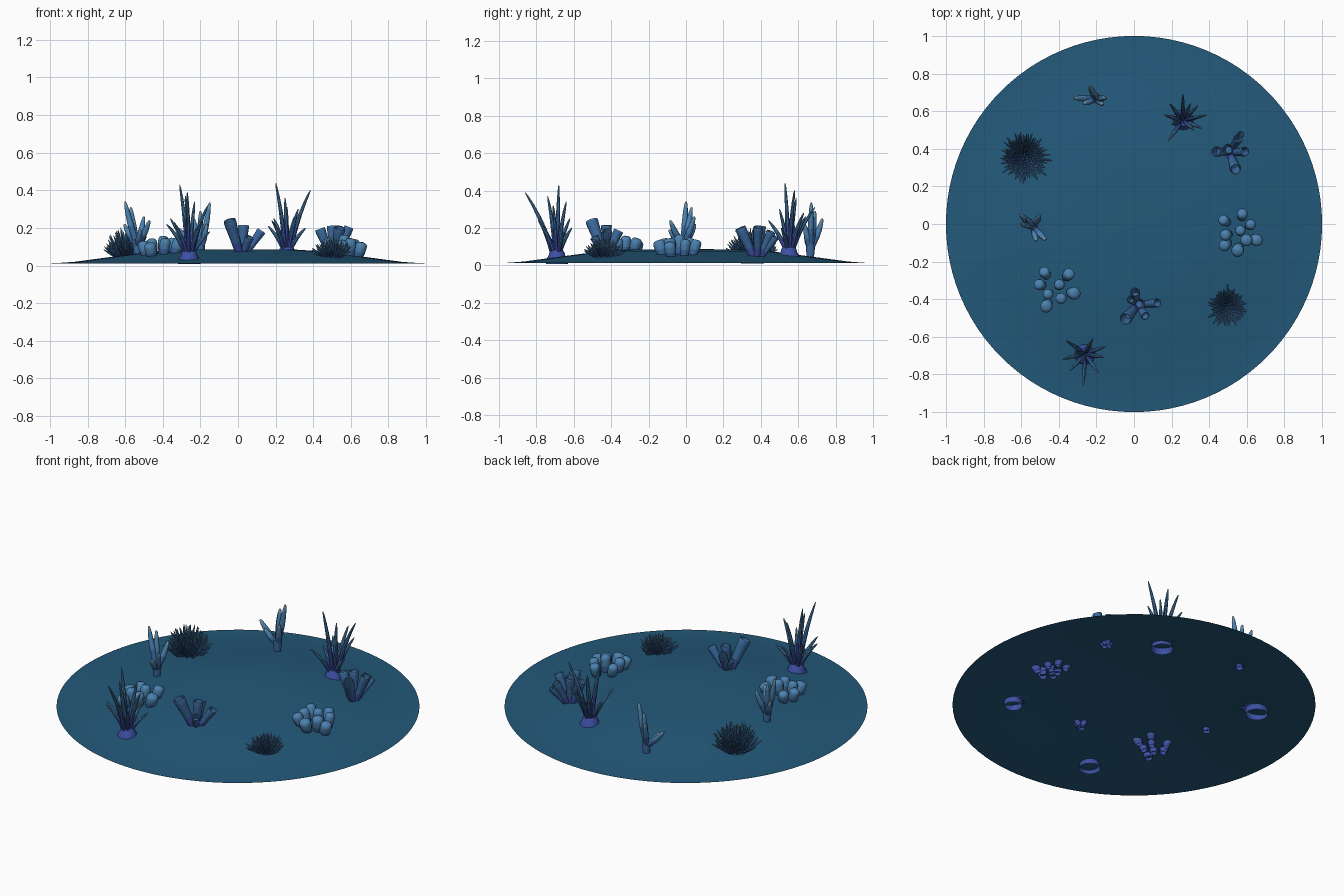
import bpy, bmesh, math, random
from mathutils import Vector

if "Cube" in bpy.data.objects:
    bpy.data.objects.remove(bpy.data.objects["Cube"])

random.seed(4)


def material(name, col):
    m = bpy.data.materials.new(name)
    m.diffuse_color = (*col, 1)
    m.use_nodes = True
    m.node_tree.nodes["Principled BSDF"].inputs["Base Color"].default_value = m.diffuse_color
    return m


SEABED = material("seabed blue", (0.017, 0.100, 0.195))
CORAL = [material("violet blue", (0.045, 0.080, 0.370)),
         material("mid blue", (0.042, 0.140, 0.340)),
         material("light blue", (0.070, 0.220, 0.430)),
         material("pale tip", (0.130, 0.280, 0.390))]

# mound profile: radius, height
PROFILE = [(0, .086), (.15, .086), (.3, .085), (.45, .076), (.6, .056),
           (.75, .036), (.87, .020), (.95, .014), (1, .012)]


def ground(x, y):
    r = min(math.hypot(x, y), 1)
    for (a, za), (b, zb) in zip(PROFILE, PROFILE[1:]):
        if r <= b:
            return za + (zb - za) * (r - a) / (b - a)
    return PROFILE[-1][1]


def finish(name, bm, mats, angle=40):
    me = bpy.data.meshes.new(name)
    bm.to_mesh(me)
    bm.free()
    for m in mats:
        me.materials.append(m)
    ob = bpy.data.objects.new(name, me)
    bpy.context.collection.objects.link(ob)
    bpy.ops.object.select_all(action='DESELECT')
    ob.select_set(True)
    bpy.context.view_layer.objects.active = ob
    bpy.ops.object.shade_smooth_by_angle(angle=math.radians(angle))
    return ob


def tube(bm, a, ctrl, b, profile, bands, n=8):
    """Sweep rings (t, radius) along a curved path; bands are t limits for colours."""
    a, ctrl, b = Vector(a), Vector(ctrl), Vector(b)
    rings = []
    for t, r in profile:
        p = a * (1 - t) ** 2 + ctrl * 2 * t * (1 - t) + b * t * t
        d = ((ctrl - a) * (1 - t) + (b - ctrl) * t).normalized()
        u = d.cross(Vector((0.31, 0.95, 0.05))).normalized()
        v = d.cross(u)
        rings.append([bm.verts.new(p + r * (u * math.cos(k * math.tau / n) + v * math.sin(k * math.tau / n)))
                      for k in range(n)])
    for i in range(len(rings) - 1):
        mid = (profile[i][0] + profile[i + 1][0]) / 2
        idx = sum(mid > lim for lim in bands)
        for k in range(n):
            f = bm.faces.new((rings[i][k], rings[i][(k + 1) % n], rings[i + 1][(k + 1) % n], rings[i + 1][k]))
            f.material_index = idx
    bm.faces.new(rings[-1]).material_index = idx


def sway(a, b, lift=0.5, out=0.25):
    """Control point which makes a shoot leave steeply and then bend outward."""
    a, b = Vector(a), Vector(b)
    return Vector((a.x + (b.x - a.x) * out, a.y + (b.y - a.y) * out, a.z + (b.z - a.z) * lift))


# seabed mound: one thin open sheet
bm = bmesh.new()
N = 96
prev = None
for r, z in PROFILE[1:]:
    ring = [bm.verts.new((r * math.cos(k * math.tau / N), r * math.sin(k * math.tau / N), z)) for k in range(N)]
    for k in range(N):
        j = (k + 1) % N
        if prev:
            bm.faces.new((prev[k], ring[k], ring[j], prev[j]))
    if not prev:
        bm.faces.new(ring)
    prev = ring
finish("seabed", bm, [SEABED], 60)


# tall spiky grass: flared foot and tapering blades
def grass(name, x, y, tips):
    g = ground(x, y)
    bm = bmesh.new()
    tube(bm, (x, y, g - .03), (x, y, g + .005), (x, y, g + .045),
         [(0, .060), (.35, .058), (.6, .045), (.85, .040), (1, .030)], [2], 16)
    for tx, ty, tz in tips:
        a = (x + (tx - x) * .15, y + (ty - y) * .15, g + .02)
        tube(bm, a, sway(a, (tx, ty, tz)), (tx, ty, tz),
             [(0, .010), (.2, .012), (.4, .0125), (.6, .0105), (.8, .008), (.94, .005), (1, .002)],
             [.32, .62, .9], 8)
    finish(name, bm, CORAL)


grass("tall_grass_front", -.26, -.69,
      [(-.31, -.68, .43), (-.27, -.86, .39), (-.16, -.71, .32), (-.36, -.62, .25), (-.38, -.72, .22),
       (-.23, -.64, .34), (-.28, -.74, .37), (-.19, -.79, .24), (-.34, -.78, .23), (-.22, -.61, .20),
       (-.15, -.65, .18)])
grass("tall_grass_back", .26, .55,
      [(.20, .53, .44), (.385, .58, .40), (.26, .69, .31), (.30, .64, .26), (.18, .44, .24), (.32, .50, .30),
       (.25, .59, .36), (.16, .58, .21), (.19, .64, .25), (.36, .51, .20), (.34, .63, .28)])


# tube coral: flared pipes with hollow mouths
def pipes(name, x, y, tops):
    g = ground(x, y)
    bm = bmesh.new()
    for tx, ty, tz, r in tops:
        a = (x + (tx - x) * .15, y + (ty - y) * .15, g - .02)
        tube(bm, a, sway(a, (tx, ty, tz), .45, .45), (tx, ty, tz),
             [(0, r * .55), (.2, r * .68), (.4, r * .75), (.6, r * .82), (.85, r * .95), (.97, r),
              (1, r * .95), (.99, r * .8), (.85, r * .7), (.7, r * .6)], [.32, .92], 14)
    finish(name, bm, CORAL)


pipes("tube_coral_front", .02, -.43,
      [(-.045, -.505, .24, .034), (.005, -.36, .185, .027), (.03, -.425, .215, .029),
       (.06, -.49, .15, .024), (.125, -.42, .185, .025), (-.02, -.40, .14, .022)])
pipes("tube_coral_back", .51, .38,
      [(.435, .385, .195, .028), (.54, .29, .20, .031), (.555, .455, .18, .025),
       (.59, .385, .205, .026), (.50, .40, .21, .028), (.57, .48, .15, .018)])


# knob coral: rounded lobes
def knobs(name, x, y, tops, extra):
    bm = bmesh.new()
    for tx, ty in tops:
        g = ground(tx, ty)
        d = math.hypot(tx - x, ty - y)
        a = (x + (tx - x) * .7, y + (ty - y) * .7, g - .025)
        b = (tx, ty, g + extra - d * .28)
        r = random.uniform(.028, .034)
        tube(bm, a, sway(a, b, .5, .5), b,
             [(0, r * .6), (.25, r * .8), (.5, r * .95), (.75, r), (.88, r * .93), (.96, r * .72), (1, r * .35)],
             [.24, .4], 12)
    finish(name, bm, CORAL[:3], 60)


knobs("knob_coral_right", .57, -.04,
      [(.576, .06), (.47, .024), (.48, -.06), (.565, -.035), (.624, .0), (.475, -.12), (.55, -.15),
       (.60, -.09), (.66, -.09)], .105)
knobs("knob_coral_left", -.42, -.35,
      [(-.48, -.25), (-.34, -.26), (-.51, -.32), (-.395, -.32), (-.46, -.375), (-.385, -.40), (-.31, -.37),
       (-.47, -.445)], .10)


# branching coral: short trunk with finger branches
def branches(name, x, y, tips):
    g = ground(x, y)
    bm = bmesh.new()
    tube(bm, (x, y, g - .02), (x, y, g + .03), (x, y, g + .08),
         [(0, .020), (.25, .020), (.6, .024), (.9, .024), (1, .012)], [.35], 12)
    for tx, ty, tz in tips:
        a = (x, y, g + .04)
        tube(bm, a, sway(a, (tx, ty, tz), .4, .55), (tx, ty, tz),
             [(0, .015), (.25, .016), (.5, .017), (.7, .015), (.88, .011), (.97, .007), (1, .003)],
             [.12, .5, .8], 10)
    finish(name, bm, CORAL)


branches("branch_coral_left", -.535, -.015,
         [(-.60, .0, .34), (-.57, .03, .31), (-.605, .05, .22), (-.47, -.085, .24), (-.52, -.09, .19),
          (-.50, .045, .26)])
branches("branch_coral_back", -.20, .665,
         [(-.15, .67, .335), (-.20, .69, .29), (-.32, .67, .20), (-.235, .73, .25), (-.27, .64, .17),
          (-.165, .635, .22)])


# bristle anemone: mound of fine curved spikes
def bristles(name, x, y, rad, height, count):
    g = ground(x, y)
    bm = bmesh.new()
    tube(bm, (x, y, g - .035), (x, y, g), (x, y, g + .035),
         [(0, rad * .42), (.4, rad * .45), (.7, rad * .38), (.9, rad * .24), (1, rad * .1)], [.5], 16)
    for i in range(count):
        f = math.sqrt((i + .5) / count)
        ang = i * 2.39996
        c, s = math.cos(ang), math.sin(ang)
        k = random.uniform(.82, 1.08)
        a = (x + c * rad * .42 * f, y + s * rad * .42 * f, g + .015 * (1 - f))
        b = (x + c * rad * f * k, y + s * rad * f * k, g + height * (1 - .72 * f ** 2.2) * k)
        tube(bm, a, sway(a, b, .5, .6), b,
             [(0, .006), (.3, .0065), (.65, .005), (.9, .003), (1, .001)], [.2, .6, .85], 6)
    finish(name, bm, CORAL)


bristles("bristle_anemone_right", .50, -.44, .115, .095, 110)
bristles("bristle_anemone_left", -.585, .355, .145, .155, 130)
